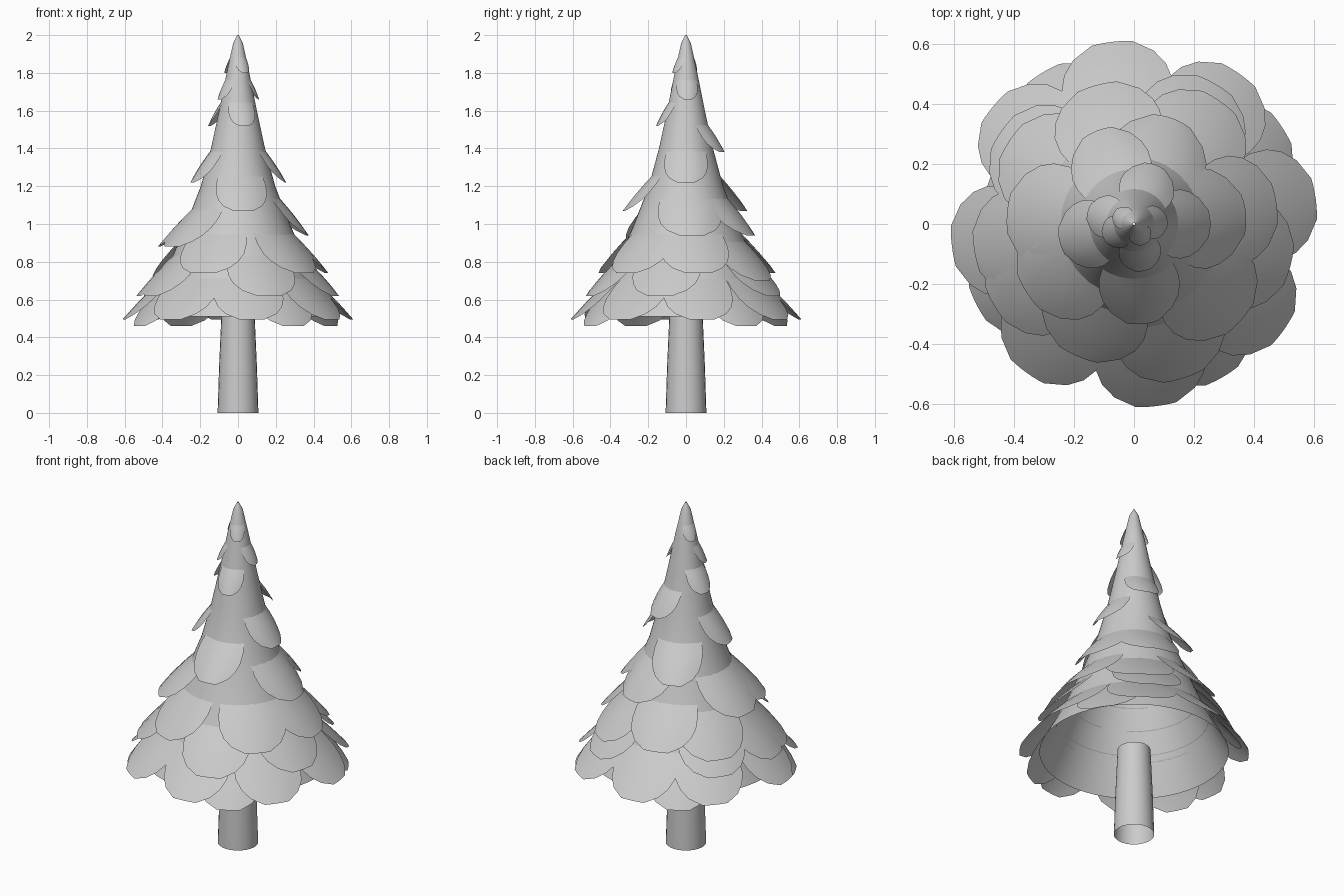
import bpy, bmesh
from math import sin, cos, radians, pi

cube = bpy.data.objects.get("Cube")
if cube:
    bpy.data.objects.remove(cube)

grey = bpy.data.materials.new("plain_grey")
grey.use_nodes = True
grey.diffuse_color = (0.6, 0.6, 0.6, 1)
grey.node_tree.nodes["Principled BSDF"].inputs["Base Color"].default_value = (0.6, 0.6, 0.6, 1)


def interp(points, z):
    """Read a value from a rising list of (height, value) pairs."""
    for (z0, v0), (z1, v1) in zip(points, points[1:]):
        if z <= z1:
            return v0 + (v1 - v0) * (z - z0) / (z1 - z0)
    return points[-1][1]


def finish(name, bm, angle=60):
    mesh = bpy.data.meshes.new(name)
    bm.to_mesh(mesh)
    bm.free()
    mesh.materials.append(grey)
    obj = bpy.data.objects.new(name, mesh)
    bpy.context.collection.objects.link(obj)
    bpy.ops.object.select_all(action='DESELECT')
    obj.select_set(True)
    bpy.context.view_layer.objects.active = obj
    bpy.ops.object.shade_smooth_by_angle(angle=radians(angle))
    return obj


def lathe(name, profile, sides):
    """Open-ended surface of revolution."""
    bm = bmesh.new()
    rings = [[bm.verts.new((r * cos(2 * pi * i / sides), r * sin(2 * pi * i / sides), z))
              for i in range(sides)] for z, r in profile]
    for low, high in zip(rings, rings[1:]):
        for i in range(sides):
            j = (i + 1) % sides
            bm.faces.new((low[i], low[j], high[j], high[i]))
    return finish(name, bm)


# Open trunk tube, and the hollow skirt of foliage above it
lathe("trunk", [(0, 0.108), (0.25, 0.1), (0.52, 0.088)], 24)
SKIRT = [(0.51, 0.505), (0.62, 0.445), (0.8, 0.36), (1.0, 0.275), (1.2, 0.197),
         (1.4, 0.143), (1.6, 0.1), (1.8, 0.06), (1.96, 0.025), (2.0, 0.004)]
lathe("foliage_skirt", SKIRT, 48)

# Bough sizes by the height of the tip: radius, half width, drop
TIP_RADIUS = [(0.46, 0.59), (0.5, 0.615), (0.62, 0.54), (0.74, 0.48), (0.88, 0.425), (0.94, 0.375),
              (1.07, 0.335), (1.22, 0.255), (1.38, 0.21), (1.52, 0.16), (1.66, 0.112), (1.8, 0.077)]
HALF_WIDTH = [(0.46, 0.175), (0.5, 0.193), (0.94, 0.19), (1.07, 0.15), (1.22, 0.13), (1.38, 0.105),
              (1.52, 0.08), (1.66, 0.065), (1.8, 0.045)]
DROP = [(0.48, 0.22), (0.94, 0.2), (1.22, 0.17), (1.8, 0.09)]
# Rounded outline of a bough from root to tip: (along, width)
OUTLINE = [(0, 0.85), (0.25, 0.97), (0.5, 1), (0.7, 0.92), (0.87, 0.72), (1, 0.36)]


def bough(bm, tip_z, azimuth):
    tip_r = interp(TIP_RADIUS, tip_z)
    half = interp(HALF_WIDTH, tip_z)
    drop = interp(DROP, tip_z)
    root_r = interp(SKIRT, tip_z + drop) - 0.002
    curl = 0.16 if tip_z > 0.9 else 0.05
    a = radians(azimuth)
    rows = []
    for along, width in OUTLINE:
        mid_r = root_r + (tip_r - root_r) * along + 0.03 * drop * sin(pi * along)
        row = []
        for k in range(-3, 4):
            side = half * width * k / 3
            turn = side / max(mid_r, half * 0.9)
            r = mid_r - curl * along * side * side / half
            row.append(bm.verts.new((r * cos(a + turn), r * sin(a + turn),
                                     tip_z + drop * (1 - along))))
        rows.append(row)
    for up, down in zip(rows, rows[1:]):
        for k in range(6):
            bm.faces.new((up[k], down[k], down[k + 1], up[k + 1]))


# Tiers of boughs: tip height and direction in degrees
TIERS = {
    "under_boughs": [(0.46, d) for d in (33, 121, -153, -60)],
    "lowest_boughs": [(0.495, d) for d in (97, 55, 8, -35, -83, -126, -173, 140)],
    "low_boughs": [(0.62, d) for d in (-72, 60, 145, -15, -150, -170)],
    "middle_boughs": [(0.74, d) for d in (-113, 8, 105, -42)]
                     + [(0.7, 55), (0.7, 146), (0.88, 175), (0.88, -147)],
    "upper_boughs": [(1.07, -85), (0.94, 70), (0.94, 5), (1.07, 112),
                     (1.22, -167), (1.22, 0)],
    "top_boughs": [(1.38, 70), (1.52, -78), (1.52, 165), (1.66, 5), (1.66, -155),
                   (1.8, 150), (1.8, -60)],
}
for name, tips in TIERS.items():
    bm = bmesh.new()
    for tip_z, azimuth in tips:
        bough(bm, tip_z, azimuth)
    finish(name, bm)
